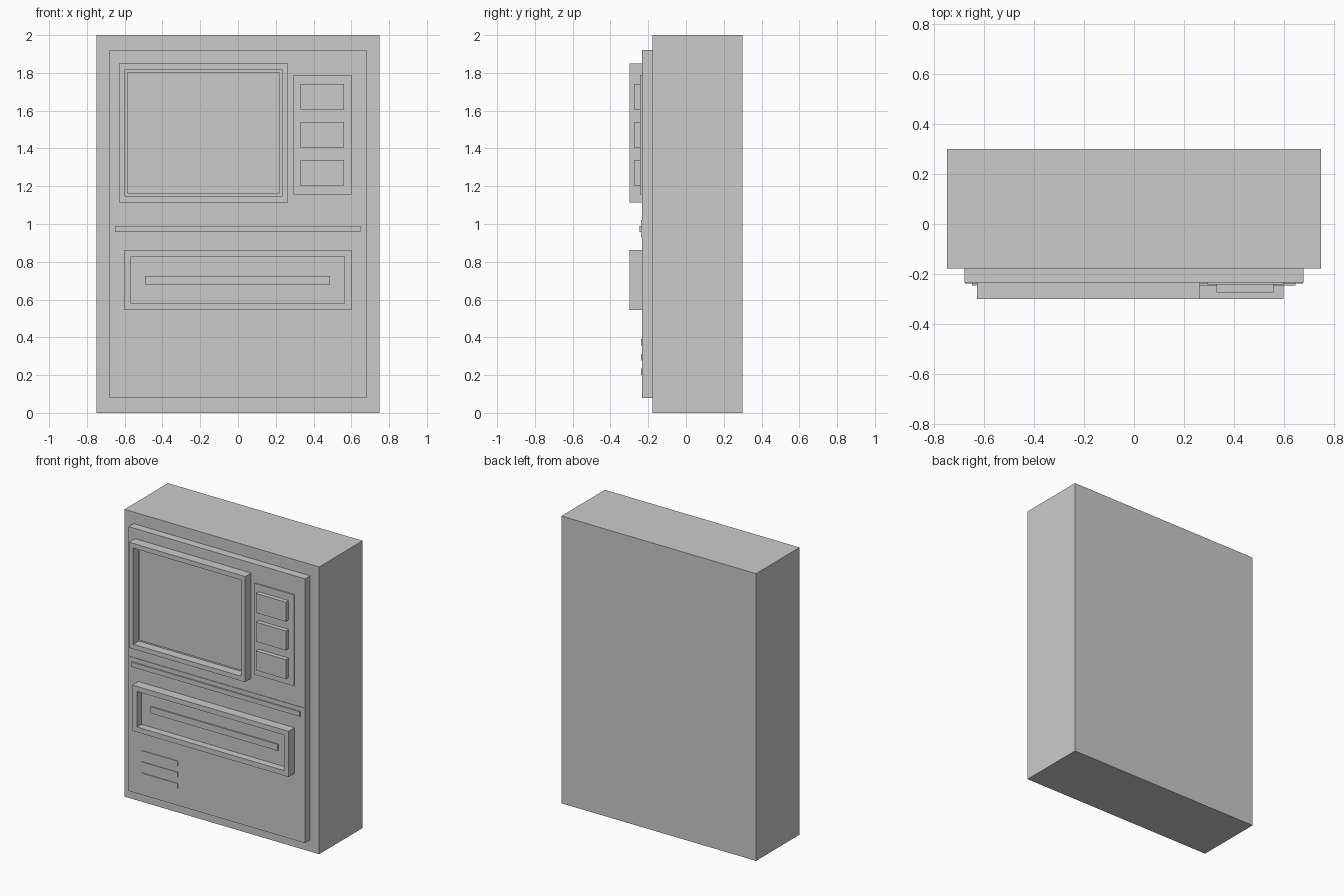
import bpy
import bmesh

if "Cube" in bpy.data.objects:
    bpy.data.objects.remove(bpy.data.objects["Cube"])


def add_box(name, x, y, z, rim=0.0, floor=None):
    """Box from (min, max) ranges; optional rim makes a front recess down to y = floor."""
    bm = bmesh.new()
    bmesh.ops.create_cube(bm, size=1.0)
    for v in bm.verts:
        v.co = [r[0] if c < 0 else r[1] for c, r in zip(v.co, (x, y, z))]
    bm.normal_update()
    if rim:
        front = min(bm.faces, key=lambda f: f.calc_center_median().y)
        bmesh.ops.inset_region(bm, faces=[front], thickness=rim)
        # straight-walled pocket inside the rim
        pocket = bmesh.ops.extrude_discrete_faces(bm, faces=[front])["faces"][0]
        for v in pocket.verts:
            v.co.y = floor
    bmesh.ops.recalc_face_normals(bm, faces=bm.faces)
    mesh = bpy.data.meshes.new(name)
    bm.to_mesh(mesh)
    bm.free()
    obj = bpy.data.objects.new(name, mesh)
    bpy.context.collection.objects.link(obj)
    return obj


PANEL = -0.234  # front of the fascia

# Cabinet and fascia
add_box("cabinet", (-0.75, 0.75), (-0.178, 0.30), (0, 2))
add_box("front_panel", (-0.68, 0.68), (PANEL, -0.178), (0.08, 1.92))

# Screen in its raised bezel
add_box("screen_bezel", (-0.63, 0.265), (-0.30, -0.23), (1.115, 1.85), 0.046, -0.24)
add_box("screen", (-0.584, 0.219), (-0.25, -0.235), (1.161, 1.804))

# Button plate with three buttons
add_box("button_plate", (0.295, 0.60), (-0.243, -0.23), (1.155, 1.79))
for i in range(3):
    z = 1.605 - 0.2 * i
    add_box(f"button_{i + 1}", (0.33, 0.56), (-0.274, -0.24), (z, z + 0.135))

# Dividing band with a thin trim strip
add_box("divider_band", (-0.678, 0.678), (-0.238, -0.23), (0.93, 1.02))
add_box("trim_strip", (-0.65, 0.648), (-0.247, -0.235), (0.957, 0.99))

# Drive housing with a slot bar
add_box("drive_housing", (-0.603, 0.60), (-0.30, -0.23), (0.544, 0.862), 0.05, -0.25)
add_box("drive_slot", (-0.493, 0.487), (-0.259, -0.245), (0.68, 0.725))

# Vent slats at lower left
for i in range(3):
    z = 0.356 - 0.078 * i
    add_box(f"vent_slat_{i + 1}", (-0.578, -0.297), (-0.239, -0.23), (z, z + 0.034))
